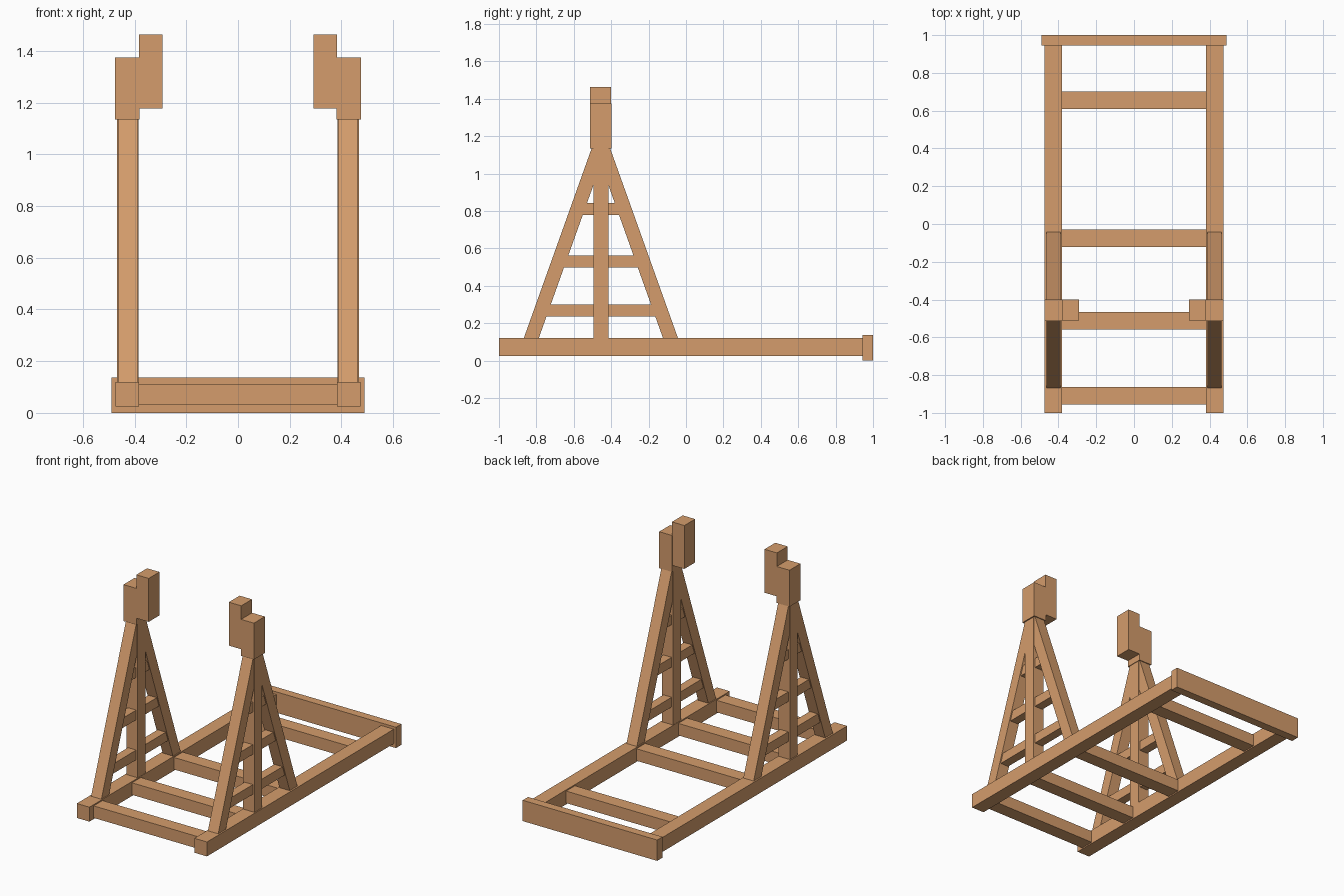
import bpy, bmesh

if "Cube" in bpy.data.objects:
    bpy.data.objects.remove(bpy.data.objects["Cube"])

wood = bpy.data.materials.new("tan_wood")
wood.diffuse_color = (0.66, 0.335, 0.15, 1)
wood.use_nodes = True
wood.node_tree.nodes["Principled BSDF"].inputs["Base Color"].default_value = wood.diffuse_color


def prism(name, profile, x0, x1):
    """Extrude a (y, z) profile along x."""
    bm = bmesh.new()
    face = bm.faces.new([bm.verts.new((x0, y, z)) for y, z in profile])
    ext = bmesh.ops.extrude_face_region(bm, geom=[face])
    moved = [v for v in ext["geom"] if isinstance(v, bmesh.types.BMVert)]
    bmesh.ops.translate(bm, verts=moved, vec=(x1 - x0, 0, 0))
    bmesh.ops.recalc_face_normals(bm, faces=bm.faces)
    mesh = bpy.data.meshes.new(name)
    bm.to_mesh(mesh)
    bm.free()
    mesh.materials.append(wood)
    obj = bpy.data.objects.new(name, mesh)
    bpy.context.collection.objects.link(obj)
    return obj


def box(name, x0, x1, y0, y1, z0, z1):
    return prism(name, [(y0, z0), (y1, z0), (y1, z1), (y0, z1)], x0, x1)


YC = -0.455  # centre line of the towers

# Base frame: cross beams and end board
for i, y in enumerate((-0.91, -0.512, -0.075, 0.655)):
    box(f"cross_beam_{i + 1}", -0.385, 0.385, y - 0.046, y + 0.046, 0.033, 0.112)
box("end_board", -0.49, 0.49, 0.944, 1.0, 0.0, 0.137)

for side, s in (("left", -1), ("right", 1)):
    # Long side rail
    box(f"{side}_rail", s * 0.382, s * 0.474, -1.0, 0.946, 0.025, 0.12)
    # Upright post
    box(f"{side}_post", s * 0.384, s * 0.467, YC - 0.04, YC + 0.04, 0.115, 1.14)
    # Slanted legs, mirrored about the tower centre
    for end, d in (("front", -1), ("back", 1)):
        leg = [(0.414, 0.115), (0.334, 0.115), (0.0, 1.05), (0.0, 1.145), (0.046, 1.145)]
        prism(f"{side}_{end}_leg", [(YC + d * y, z) for y, z in leg], s * 0.388, s * 0.463)
    # Rungs, cut at the slope of the legs
    for i, z in enumerate((0.268, 0.531, 0.81)):
        lo, hi = z - 0.032, z + 0.032
        a, b = (0.345 - 0.357 * (h - 0.115) for h in (lo, hi))
        prism(f"{side}_rung_{i + 1}", [(YC - a, lo), (YC + a, lo), (YC + b, hi), (YC - b, hi)],
              s * 0.395, s * 0.455)
    # Stepped head block
    box(f"{side}_outer_head", s * 0.38, s * 0.475, YC - 0.058, YC + 0.056, 1.135, 1.375)
    box(f"{side}_inner_head", s * 0.292, s * 0.382, YC - 0.057, YC + 0.055, 1.178, 1.464)
